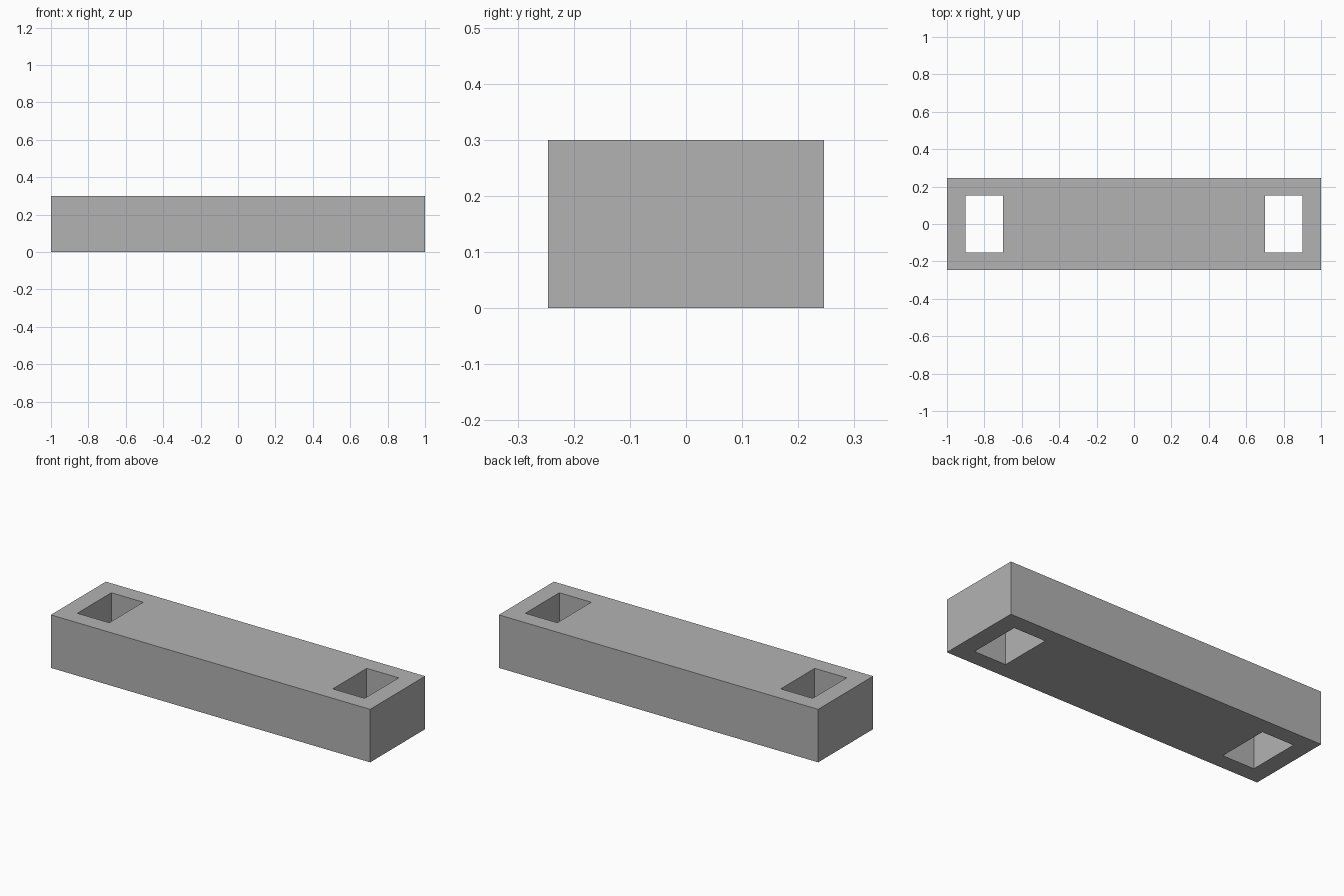
import bpy
import bmesh

cube = bpy.data.objects.get("Cube")
if cube:
    bpy.data.objects.remove(cube, do_unlink=True)

HEIGHT = 0.3
X_CUTS = (-1, -0.9, -0.7, 0.7, 0.9, 1)
Y_CUTS = (-0.246, -0.152, 0.152, 0.246)
HOLES = {(1, 1), (3, 1)}

# Plain grey material
grey = bpy.data.materials.new("plain_grey")
grey.use_nodes = True
color = (0.448, 0.448, 0.448, 1)
grey.diffuse_color = color
grey.node_tree.nodes["Principled BSDF"].inputs["Base Color"].default_value = color

# Footprint of the bar: a grid of cells that leaves the two slots open
bm = bmesh.new()
verts = [[bm.verts.new((x, y, 0)) for y in Y_CUTS] for x in X_CUTS]
for i in range(len(X_CUTS) - 1):
    for j in range(len(Y_CUTS) - 1):
        if (i, j) not in HOLES:
            bm.faces.new((verts[i][j], verts[i + 1][j],
                          verts[i + 1][j + 1], verts[i][j + 1]))

# Raise the footprint into a solid bar with slots right through
base = bm.faces[:]
raised = bmesh.ops.extrude_face_region(bm, geom=base, use_keep_orig=True)
top = [v for v in raised["geom"] if isinstance(v, bmesh.types.BMVert)]
bmesh.ops.translate(bm, verts=top, vec=(0, 0, HEIGHT))
bmesh.ops.recalc_face_normals(bm, faces=bm.faces[:])

mesh = bpy.data.meshes.new("slotted_bar")
bm.to_mesh(mesh)
bm.free()
mesh.materials.append(grey)
bar = bpy.data.objects.new("slotted_bar", mesh)
bpy.context.collection.objects.link(bar)
